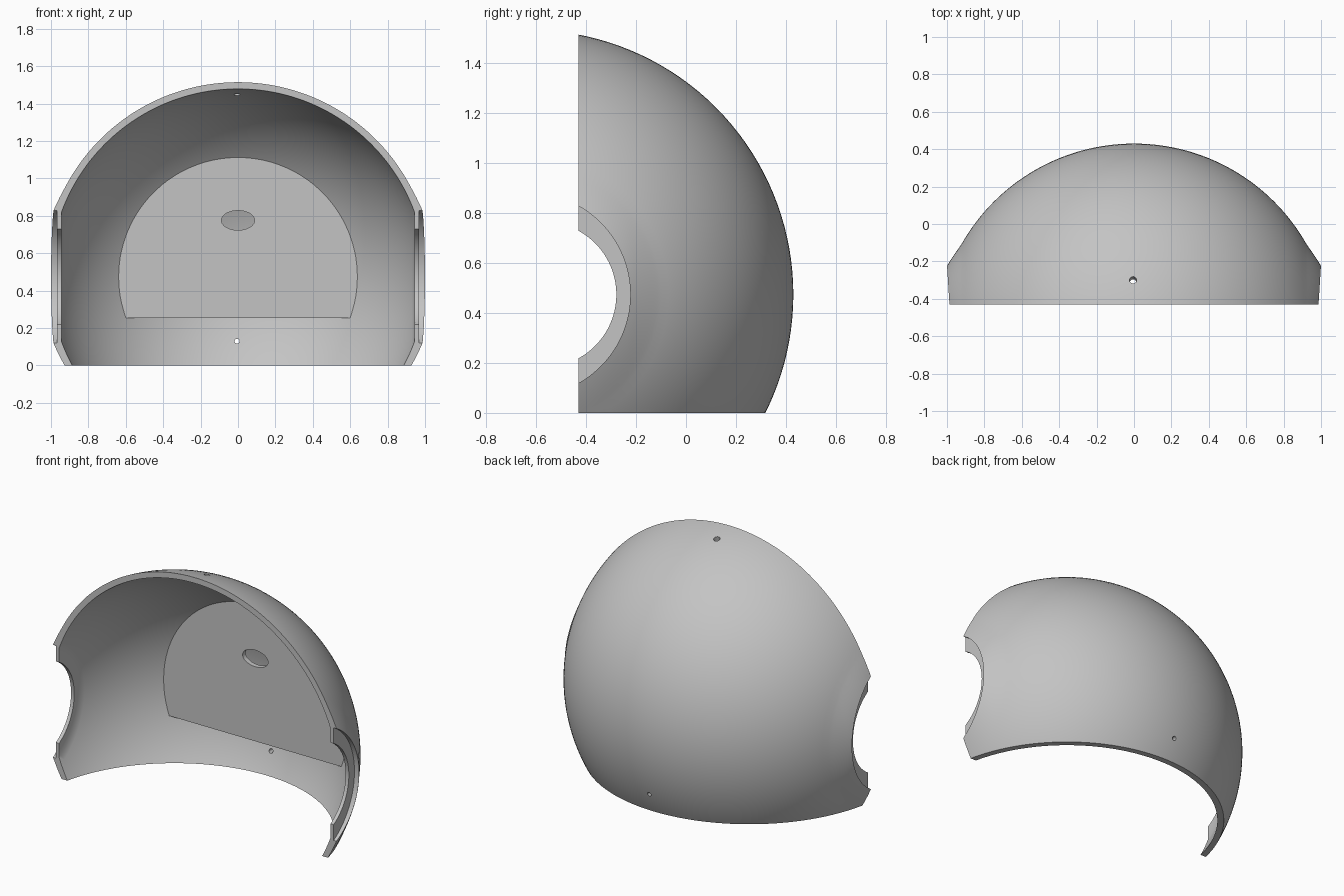
import bpy
import bmesh
from math import sin, cos, pi, sqrt, asin
from mathutils import Vector

if "Cube" in bpy.data.objects:
    bpy.data.objects.remove(bpy.data.objects["Cube"])

CENTRE = Vector((0, -0.63, 0.474))
OUTER, INNER = 1.06, 1.025
EAR, FLARE, HOLE = 0.407, 0.53, 0.291
HOLE_SHIFT = 0.06
FRONT = -0.43
SEGMENTS = 144

grey = bpy.data.materials.new("plain grey")
grey.use_nodes = True
grey.diffuse_color = (0.55, 0.55, 0.55, 1)
grey.node_tree.nodes["Principled BSDF"].inputs["Base Color"].default_value = grey.diffuse_color


def make_object(name, bm):
    bmesh.ops.recalc_face_normals(bm, faces=bm.faces)
    mesh = bpy.data.meshes.new(name)
    bm.to_mesh(mesh)
    bm.free()
    mesh.materials.append(grey)
    obj = bpy.data.objects.new(name, mesh)
    bpy.context.collection.objects.link(obj)
    return obj


def activate(obj):
    bpy.ops.object.select_all(action='DESELECT')
    obj.select_set(True)
    bpy.context.view_layer.objects.active = obj


def cut(obj, cutter, operation='DIFFERENCE'):
    cutter.hide_render = True
    mod = obj.modifiers.new("cut", 'BOOLEAN')
    mod.operation = operation
    mod.solver = 'EXACT'
    mod.object = cutter
    activate(obj)
    bpy.ops.object.modifier_apply(modifier=mod.name)
    bpy.data.objects.remove(cutter)


def box(low, high):
    bm = bmesh.new()
    bmesh.ops.create_cube(bm, size=1)
    low, high = Vector(low), Vector(high)
    for v in bm.verts:
        v.co = (low + high) / 2 + v.co * (high - low)
    return make_object("cutter_box", bm)


def rod(name, centre, axis, depth, r1, r2, stretch=1.0):
    """Cylinder or cone along axis; stretch widens it in x."""
    bm = bmesh.new()
    bmesh.ops.create_cone(bm, cap_ends=True, segments=96, radius1=r1, radius2=r2, depth=depth)
    turn = Vector((0, 0, 1)).rotation_difference(Vector(axis))
    for v in bm.verts:
        p = turn @ v.co
        p.x *= stretch
        v.co = p + Vector(centre)
    return make_object(name, bm)


# Shell profile: (x, radius, forward shift of axis, flare weight)
def arc(radius, end, steps):
    last = pi / 2 - asin(end / radius)
    return [(radius * sin(last * i / steps), radius * cos(last * i / steps), 0, 0)
            for i in range(steps + 1)]


half = arc(OUTER, FLARE, 32)
for i in range(1, 9):
    t = i / 8
    r = FLARE + (EAR - FLARE) * t
    half.append((sqrt(OUTER ** 2 - r * r), r, 0, t ** 1.3))
half += [(0.967, EAR, 0, 0), (0.967, HOLE, HOLE_SHIFT, 0), (0.945, HOLE, HOLE_SHIFT, 0)]
half += list(reversed(arc(INNER, 0.397, 32)))
mirrored = [(-x, r, s, w) for x, r, s, w in reversed(half[1:-1])]
profile = half + mirrored

# Shell: lathe about the ear-to-ear axis
bm = bmesh.new()
rings = []
for k in range(SEGMENTS):
    a = 2 * pi * k / SEGMENTS
    ring = []
    for x, r, shift, weight in profile:
        y = CENTRE.y + shift + r * cos(a)
        z = CENTRE.z + r * sin(a)
        bulge = 0.021 * weight * max(0, min(1, 1 + (y + 0.22) * 3))
        ring.append(bm.verts.new((x + (bulge if x > 0 else -bulge), y, z)))
    rings.append(ring)
n = len(profile)
for k in range(SEGMENTS):
    a, b = rings[k], rings[(k + 1) % SEGMENTS]
    for i in range(n):
        j = (i + 1) % n
        bm.faces.new((a[i], a[j], b[j], b[i]))
shell = make_object("rear_shell", bm)

# Trim to the rear half with a flat bottom, then drill the screw holes
cut(shell, box((-2, FRONT, 0), (2, 2, 3)), 'INTERSECT')
top = Vector((-0.005, -0.30, 1.48))
cut(shell, rod("cutter_top", top, (top - CENTRE).normalized(), 0.16, 0.012, 0.026))
cut(shell, rod("cutter_rear", (-0.005, 0.35, 0.13), (0, 1, 0), 0.3, 0.013, 0.013))

# Mounting plate: round disc set across the inside, flat at the bottom
plate = rod("mounting_plate", (0, 0.187, CENTRE.z), (0, 1, 0), 0.03, 0.65, 0.62)
cut(plate, box((-1, -1, 0.255), (1, 1, 2)), 'INTERSECT')
cut(plate, rod("cutter_slot", (0, 0.187, 0.776), (0, 1, 0), 0.2, 0.052, 0.052, 1.7))

for obj in (shell, plate):
    activate(obj)
    bpy.ops.object.shade_smooth_by_angle(angle=0.5)
